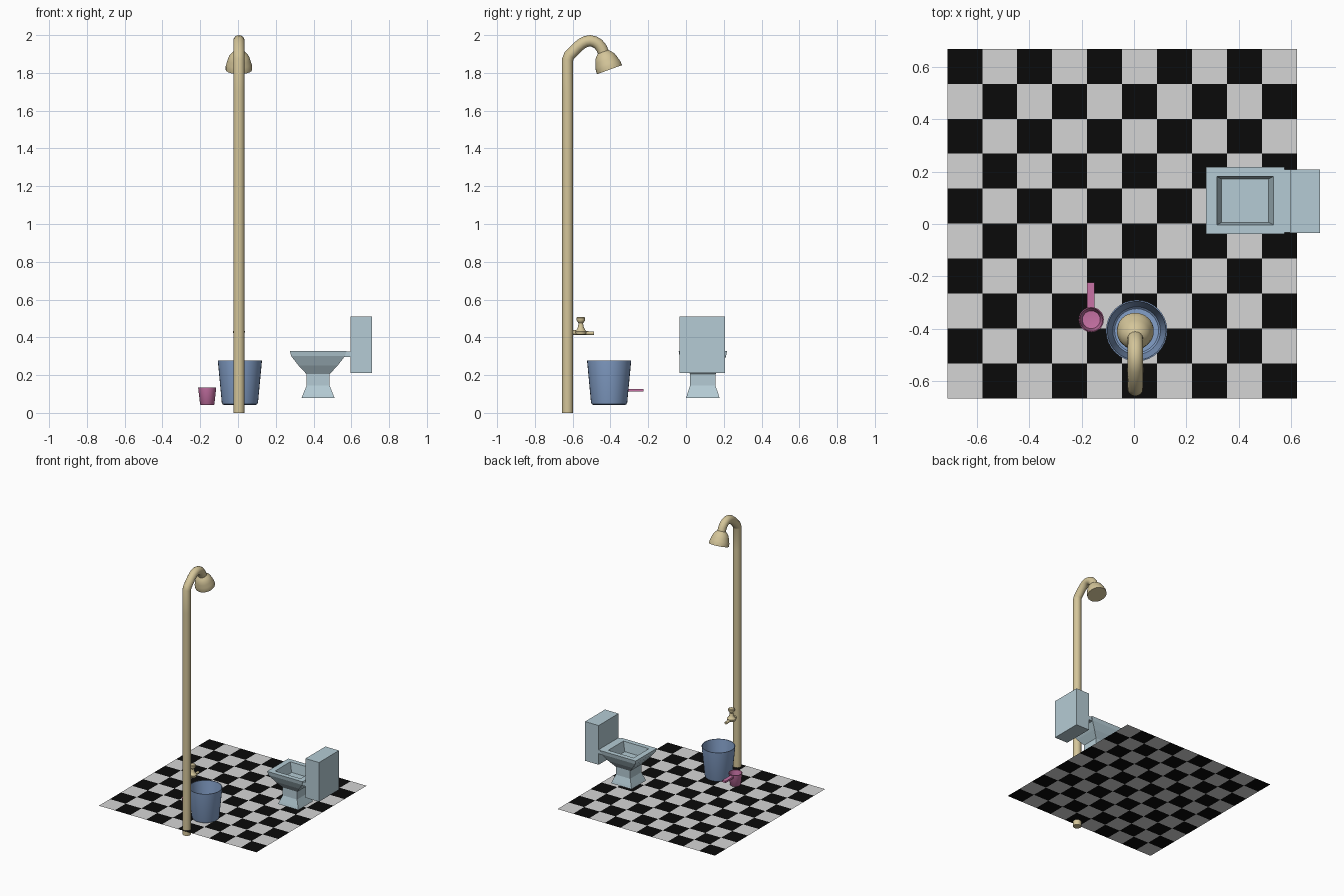
import bpy, bmesh, math
from mathutils import Matrix, Vector

if "Cube" in bpy.data.objects:
    bpy.data.objects.remove(bpy.data.objects["Cube"])


def mat(name, col):
    m = bpy.data.materials.new(name)
    m.diffuse_color = (*col, 1)
    m.use_nodes = True
    m.node_tree.nodes["Principled BSDF"].inputs["Base Color"].default_value = m.diffuse_color
    return m


TAN = mat("tan_metal", (0.66, 0.56, 0.32))
CERAMIC = mat("pale_blue_ceramic", (0.46, 0.60, 0.66))
BLUE = mat("bucket_blue", (0.23, 0.35, 0.58))
PINK = mat("mug_pink", (0.58, 0.17, 0.38))
BLACK = mat("tile_black", (0.003, 0.003, 0.003))
WHITE = mat("tile_white", (0.66, 0.66, 0.66))


def finish(bm, name, mats, smooth=None):
    me = bpy.data.meshes.new(name)
    bm.to_mesh(me)
    bm.free()
    for m in mats:
        me.materials.append(m)
    ob = bpy.data.objects.new(name, me)
    bpy.context.collection.objects.link(ob)
    if smooth:
        select(ob)
        bpy.ops.object.shade_smooth_by_angle(angle=math.radians(smooth))
    return ob


def select(ob):
    bpy.ops.object.select_all(action='DESELECT')
    ob.select_set(True)
    bpy.context.view_layer.objects.active = ob


def lathe(name, profile, m, loc, axis=(0, 0, 1), n=32):
    """Revolve (radius, height) points around an axis placed at loc."""
    bm = bmesh.new()
    vs = [bm.verts.new((r, 0, z)) for r, z in profile]
    es = [bm.edges.new(p) for p in zip(vs, vs[1:])]
    bmesh.ops.spin(bm, geom=vs + es, cent=(0, 0, 0), axis=(0, 0, 1),
                   angle=2 * math.pi, steps=n)
    bmesh.ops.remove_doubles(bm, verts=bm.verts, dist=1e-5)
    bmesh.ops.recalc_face_normals(bm, faces=bm.faces)
    rot = Vector((0, 0, 1)).rotation_difference(Vector(axis)).to_matrix().to_4x4()
    bm.transform(Matrix.Translation(loc) @ rot)
    return finish(bm, name, [m], 40)


def tube(name, pts, r, m):
    """Round pipe along a path."""
    cu = bpy.data.curves.new(name, 'CURVE')
    cu.dimensions = '3D'
    cu.bevel_depth, cu.bevel_resolution, cu.use_fill_caps = r, 6, True
    sp = cu.splines.new('POLY')
    sp.points.add(len(pts) - 1)
    for p, c in zip(sp.points, pts):
        p.co = (*c, 1)
    cu.materials.append(m)
    ob = bpy.data.objects.new(name, cu)
    bpy.context.collection.objects.link(ob)
    select(ob)
    bpy.ops.object.convert(target='MESH')
    bpy.ops.object.shade_smooth_by_angle(angle=math.radians(50))


def loft(name, rings, m, cx, cy):
    """Stack of rectangles (half x, half y, z), capped at both ends."""
    bm = bmesh.new()
    loops = [[bm.verts.new((cx + sx * a, cy + sy * b, z))
              for sx, sy in ((-1, -1), (1, -1), (1, 1), (-1, 1))] for a, b, z in rings]
    for lo, hi in zip(loops, loops[1:]):
        for i in range(4):
            j = (i + 1) % 4
            bm.faces.new((lo[i], lo[j], hi[j], hi[i]))
    bm.faces.new(loops[0][::-1])
    bm.faces.new(loops[-1])
    bmesh.ops.recalc_face_normals(bm, faces=bm.faces)
    return finish(bm, name, [m])


def box(name, x0, x1, y0, y1, z0, z1, m):
    a, b = (x1 - x0) / 2, (y1 - y0) / 2
    return loft(name, [(a, b, z0), (a, b, z1)], m, (x0 + x1) / 2, (y0 + y1) / 2)


# checkered floor, coloured by cell parity
bm = bmesh.new()
N, X0, Y0, S, FZ = 10, -0.712, -0.665, 0.1333, 0.04
g = [[bm.verts.new((X0 + i * S, Y0 + j * S, FZ)) for j in range(N + 1)] for i in range(N + 1)]
for i in range(N):
    for j in range(N):
        f = bm.faces.new((g[i][j], g[i + 1][j], g[i + 1][j + 1], g[i][j + 1]))
        f.material_index = 0 if (i + j) % 2 else 1
finish(bm, "tiled_floor", [BLACK, WHITE])

# shower pipe with bent top
PX = 0.005
tube("shower_pipe", [(PX, y, z) for y, z in (
    (-0.627, 0), (-0.627, 1.70), (-0.627, 1.87), (-0.618, 1.892), (-0.575, 1.936),
    (-0.55, 1.956), (-0.53, 1.966), (-0.508, 1.97), (-0.485, 1.965), (-0.465, 1.953),
    (-0.448, 1.933), (-0.436, 1.905), (-0.43, 1.885))], 0.03, TAN)

# shower head, axis tilted forward and down
lathe("shower_head", [(0, 0), (0.03, 0), (0.042, 0.012), (0.053, 0.026), (0.060, 0.045),
                      (0.066, 0.066), (0.070, 0.080), (0.070, 0.100), (0, 0.100)],
      TAN, (PX, -0.439, 1.911), (0, 0.34, -0.94))

# tap: inlet, spout, valve body and knob
tube("tap_inlet", [(PX, -0.61, 0.425), (PX, -0.55, 0.425)], 0.013, TAN)
tube("tap_spout", [(PX, -0.56, 0.424), (PX, -0.487, 0.421)], 0.010, TAN)
lathe("tap_valve", [(0, 0.413), (0.028, 0.415), (0.032, 0.432), (0.022, 0.441), (0.015, 0.455),
                    (0.012, 0.475), (0.020, 0.485), (0.023, 0.492), (0.023, 0.503),
                    (0.018, 0.508), (0, 0.508)], TAN, (PX, -0.557, 0), n=20)

# bucket
lathe("bucket", [(0, 0.042), (0.084, 0.042), (0.092, 0.046), (0.096, 0.056), (0.117, 0.277),
                 (0.112, 0.277), (0.091, 0.066), (0.084, 0.060), (0, 0.060)],
      BLUE, (0.010, -0.407, 0))

# mug and flat handle
lathe("mug", [(0, 0.041), (0.033, 0.041), (0.038, 0.046), (0.048, 0.135), (0.044, 0.135),
              (0.034, 0.054), (0, 0.050)], PINK, (-0.163, -0.365, 0))
box("mug_handle", -0.179, -0.150, -0.321, -0.224, 0.112, 0.126, PINK)

# toilet: pedestal, bowl and basin in one loft, then tank and its bracket
loft("toilet_bowl", [(0.087, 0.088, 0.08), (0.080, 0.083, 0.098), (0.061, 0.067, 0.145),
                     (0.061, 0.067, 0.205), (0.103, 0.098, 0.25), (0.142, 0.123, 0.30),
                     (0.150, 0.128, 0.328), (0.108, 0.092, 0.328), (0.090, 0.083, 0.255)],
     CERAMIC, 0.424, 0.089)
box("tank_bracket", 0.55, 0.60, -0.032, 0.207, 0.295, 0.325, CERAMIC)
box("toilet_tank", 0.595, 0.710, -0.034, 0.207, 0.21, 0.51, CERAMIC)
